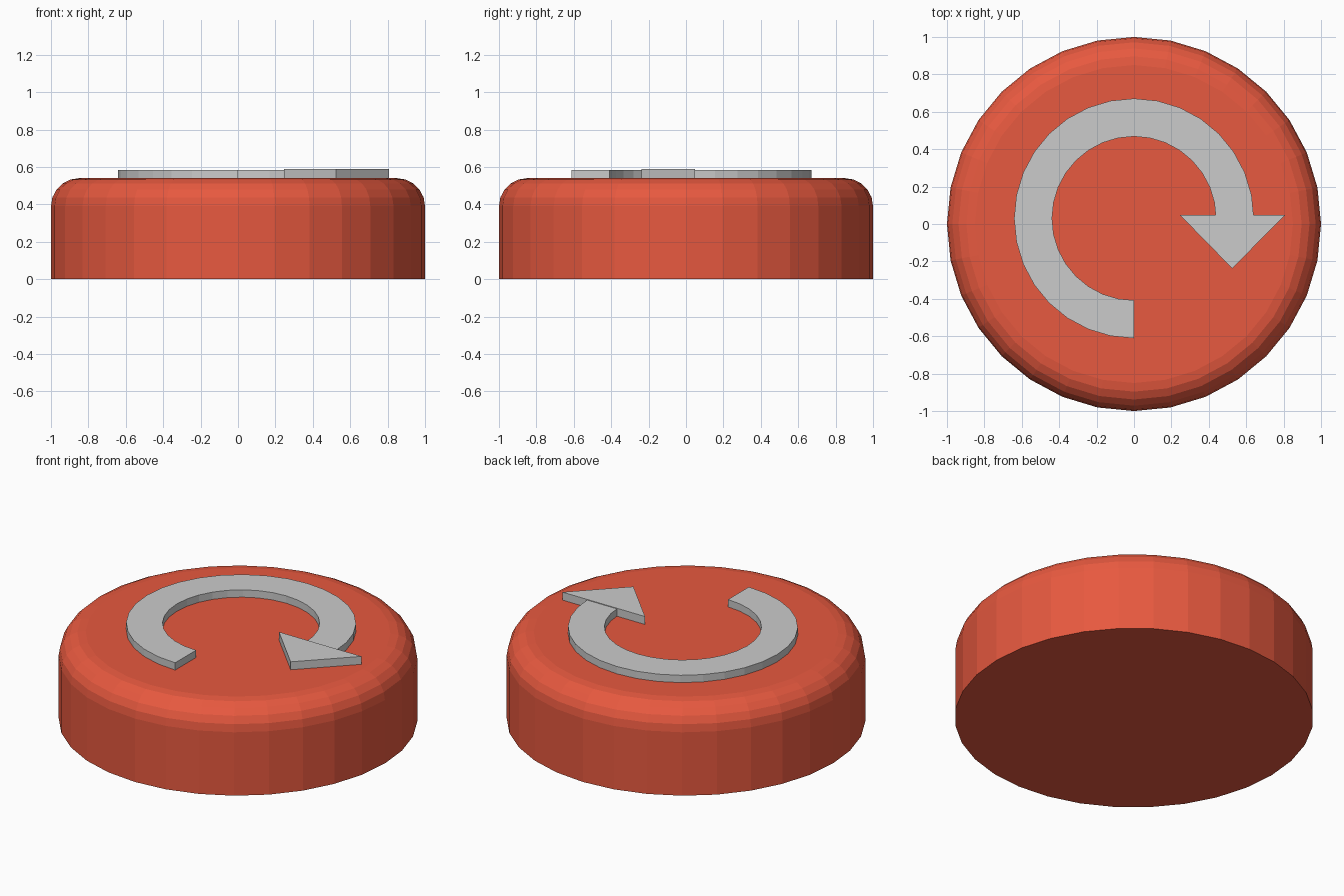
import bpy, bmesh
from math import sin, cos, pi

if "Cube" in bpy.data.objects:
    bpy.data.objects.remove(bpy.data.objects["Cube"])

SIDES = 32


def finish(name, bm, color=None):
    bmesh.ops.recalc_face_normals(bm, faces=bm.faces)
    mesh = bpy.data.meshes.new(name)
    bm.to_mesh(mesh)
    bm.free()
    obj = bpy.data.objects.new(name, mesh)
    bpy.context.collection.objects.link(obj)
    if color:
        mat = bpy.data.materials.new(name + "_paint")
        mat.diffuse_color = color
        mat.use_nodes = True
        mat.node_tree.nodes["Principled BSDF"].inputs["Base Color"].default_value = mat.diffuse_color
        mesh.materials.append(mat)
    return obj


def extrude_up(bm, height):
    geom = bmesh.ops.extrude_face_region(bm, geom=bm.faces[:])["geom"]
    verts = [g for g in geom if isinstance(g, bmesh.types.BMVert)]
    bmesh.ops.translate(bm, verts=verts, vec=(0, 0, height))


# Button body: lathed profile with a rounded top rim
HEIGHT, RIM = 0.54, 0.15
profile = [(1, 0)]
for i in range(6):
    a = i / 5 * pi / 2
    profile.append((1 - RIM + RIM * cos(a), HEIGHT - RIM + RIM * sin(a)))
bm = bmesh.new()
rings = [[bm.verts.new((r * cos(2 * pi * k / SIDES), r * sin(2 * pi * k / SIDES), z))
          for k in range(SIDES)] for r, z in profile]
for low, high in zip(rings, rings[1:]):
    for k in range(SIDES):
        n = (k + 1) % SIDES
        bm.faces.new((low[k], low[n], high[n], high[k]))
bm.faces.new(rings[0][::-1])
bm.faces.new(rings[-1])
finish("button_body", bm, (0.8, 0.1, 0.05, 1))

# Arrow shaft: three-quarter flat ring
bm = bmesh.new()
pairs = []
for k in range(SIDES * 3 // 4 + 1):
    a = 2 * pi * k / SIDES
    pairs.append([bm.verts.new((r * cos(a), 0.03 + r * sin(a), 0.536))
                  for r in (0.438, 0.641)])
for (a, b), (c, d) in zip(pairs, pairs[1:]):
    bm.faces.new((a, b, d, c))
extrude_up(bm, 0.049)
finish("arrow_shaft", bm)

# Arrow head: triangular prism
bm = bmesh.new()
bm.faces.new([bm.verts.new((x, y, 0.536))
              for x, y in ((0.245, 0.048), (0.525, -0.238), (0.808, 0.048))])
extrude_up(bm, 0.053)
finish("arrow_head", bm)
